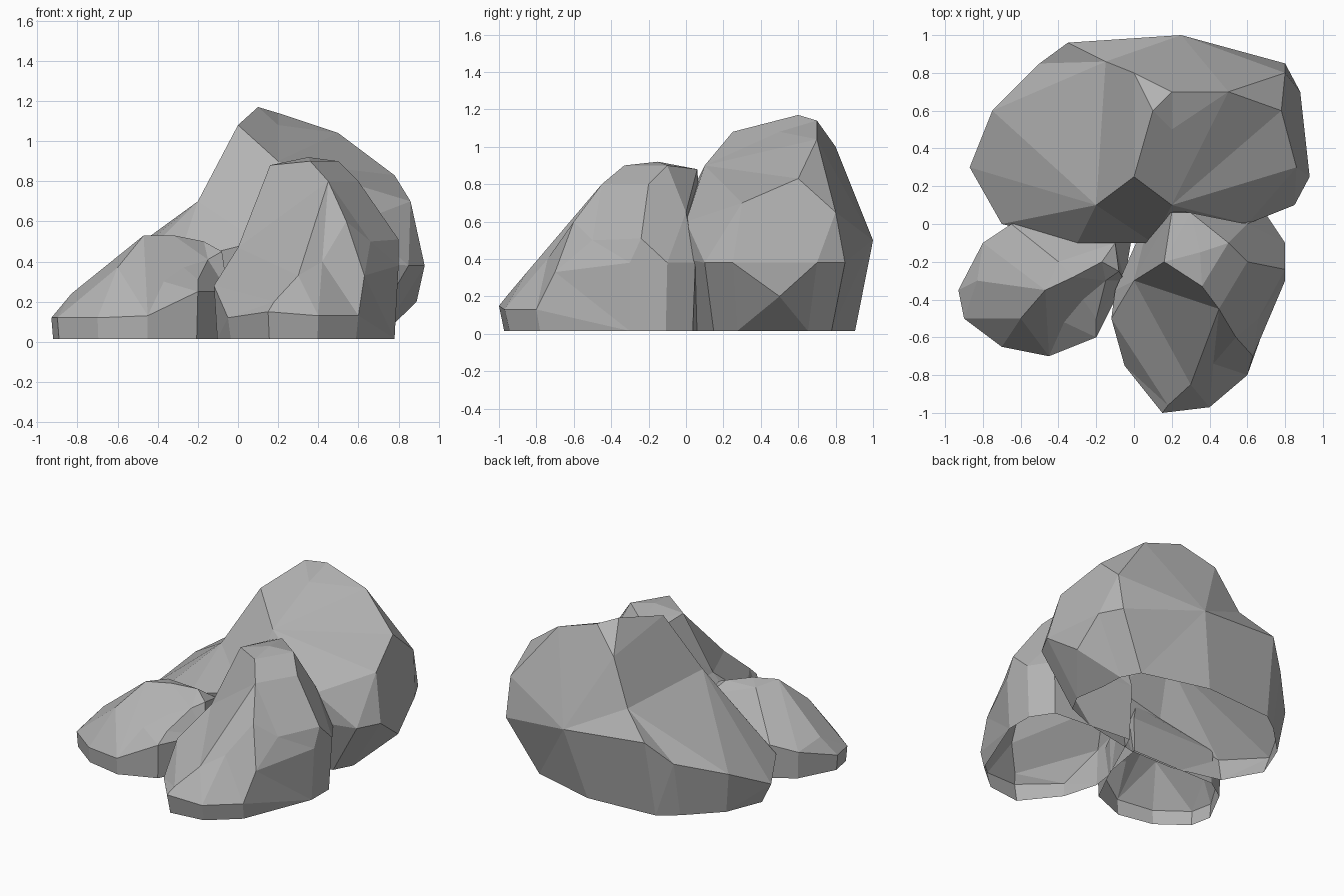
import bpy, bmesh, math
from mathutils import Vector

if "Cube" in bpy.data.objects:
    bpy.data.objects.remove(bpy.data.objects["Cube"])

FLOOR = .015

# One plain stone colour
stone = bpy.data.materials.new("stone_grey")
stone.use_nodes = True
stone.diffuse_color = (.45, .45, .45, 1)
surface = stone.node_tree.nodes["Principled BSDF"]
surface.inputs["Base Color"].default_value = stone.diffuse_color
surface.inputs["Roughness"].default_value = .9


def build_foot(belt, pivot, inset):
    """The widest belt, and a rim on the floor drawn in towards the pivot."""
    points = []
    for corner in belt:
        outer = Vector(corner)
        rim = Vector(pivot).lerp(outer.xy, inset)
        points.append(outer)
        points.append(Vector((rim.x, rim.y, FLOOR)))
    return points


def join_facets(points, core):
    """Skin the points in the order they are seen from the core."""
    mesh_builder = bmesh.new()
    final_position = {}
    for point in points:
        direction = (point - Vector(core)).normalized()
        final_position[mesh_builder.verts.new(direction)] = point
    bmesh.ops.convex_hull(mesh_builder, input=mesh_builder.verts[:])
    for vertex in mesh_builder.verts:
        vertex.co = final_position[vertex]
    return mesh_builder


def build_boulder(name, belt, pivot, inset, core, crown):
    """Faceted boulder with an open underside."""
    points = build_foot(belt, pivot, inset)
    points.extend(Vector(corner) for corner in crown)
    mesh_builder = join_facets(points, core)

    # Open the underside
    underside = [face for face in mesh_builder.faces
                 if all(vertex.co.z < FLOOR + .01 for vertex in face.verts)]
    bmesh.ops.delete(mesh_builder, geom=underside, context='FACES')
    bmesh.ops.recalc_face_normals(mesh_builder, faces=mesh_builder.faces[:])

    # Merge nearly level neighbours into broad facets
    bmesh.ops.dissolve_limit(mesh_builder, angle_limit=math.radians(4),
                             verts=mesh_builder.verts[:],
                             edges=mesh_builder.edges[:])

    mesh = bpy.data.meshes.new(name)
    mesh_builder.to_mesh(mesh)
    mesh_builder.free()
    mesh.materials.append(stone)
    boulder = bpy.data.objects.new(name, mesh)
    bpy.context.collection.objects.link(boulder)


# Tall boulder at the back: peak, long slope, then shoulders
build_boulder(
    name="back_boulder",
    belt=[(-.87, .3, .15), (-.7, 0, .2), (-.3, -.1, .4), (.1, -.1, .5),
          (.6, 0, .4), (.85, .1, .38), (.93, .25, .38), (.89, .5, .2),
          (.88, .7, .38), (.8, .85, .38), (.25, 1, .5), (-.35, .96, .55),
          (-.5, .85, .4), (-.75, .6, .3)],
    pivot=(-.5, .4),
    inset=.84,
    core=(.05, .42, .3),
    crown=[(0, .25, 1.08), (.1, .6, 1.17), (.2, .7, 1.14), (.2, .5, 1.08),
           (.5, .7, 1.04), (0, .8, 1), (.2, .1, .9),
           (-.2, .1, .7), (-.15, .86, .7),
           (.78, .6, .83), (.86, .3, .7), (.8, .8, .65), (.6, 0, .6)],
)

# Medium boulder at the front: top, broad front facet, then sides
build_boulder(
    name="front_boulder",
    belt=[(.15, -1, .15), (.4, -.97, .13), (.6, -.8, .13), (.8, -.3, .38),
          (.8, -.1, .38), (.7, .05, .38), (.1, .1, .4), (-.1, -.35, .3),
          (-.12, -.5, .28), (-.05, -.75, .12)],
    pivot=(.3, -.3),
    inset=.96,
    core=(.32, -.38, .3),
    crown=[(.2, .06, .84), (.3, .06, .88), (.35, -.15, .92), (.5, -.1, .9),
           (.16, -.2, .88), (.36, -.33, .9), (.6, -.2, .8), (.45, -.45, .8),
           (.1, -.2, .7), (0, -.3, .47), (.54, -.6, .6), (.42, -.74, .4),
           (.3, -.85, .33), (.18, -.96, .2),
           (.8, -.24, .51), (.6, 0, .65), (.63, -.7, .33), (.66, -.5, .5)],
)

# Small low boulder at the side: top, then flanks
build_boulder(
    name="side_boulder",
    belt=[(-.93, -.35, .12), (-.9, -.5, .12), (-.7, -.65, .12),
          (-.45, -.7, .13), (-.2, -.6, .25), (-.05, -.3, .25), (0, 0, .25),
          (-.65, 0, .25), (-.8, -.1, .2)],
    pivot=(-.5, -.3),
    inset=.98,
    core=(-.47, -.33, .2),
    crown=[(-.47, -.35, .53), (-.32, -.28, .53), (-.17, -.2, .5),
           (-.4, -.2, .51), (-.1, -.1, .42), (-.08, -.25, .45),
           (-.27, -.4, .37), (-.15, -.3, .41),
           (-.6, -.5, .37), (-.48, -.5, .37), (-.37, -.52, .3),
           (-.2, -.5, .31), (-.83, -.3, .24)],
)
